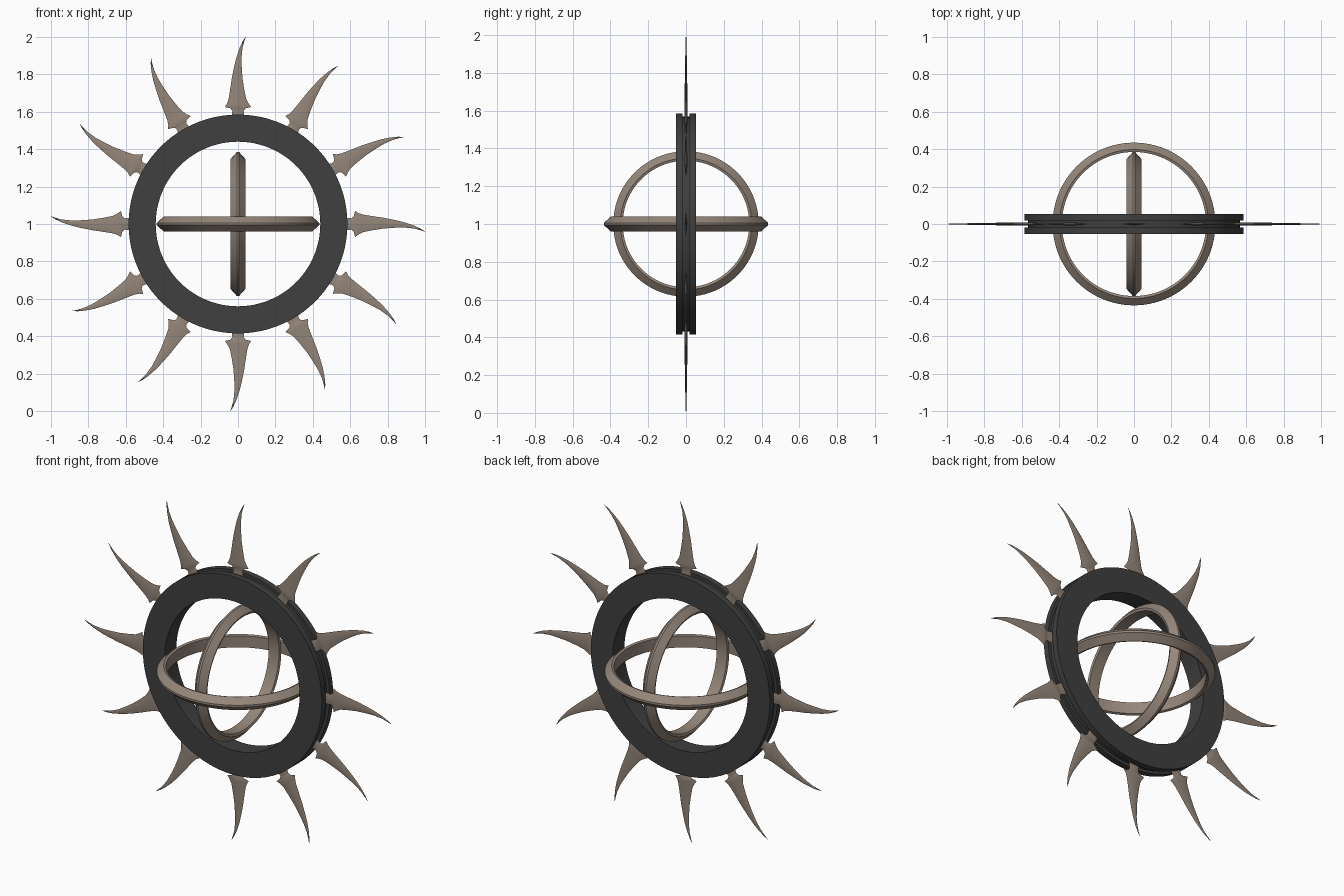
import bpy, bmesh, math
from mathutils import Matrix, Vector

if "Cube" in bpy.data.objects:
    bpy.data.objects.remove(bpy.data.objects["Cube"])

CENTRE = Vector((0, 0, 1.0))


def material(name, rgb):
    m = bpy.data.materials.new(name)
    m.diffuse_color = (*rgb, 1)
    m.use_nodes = True
    m.node_tree.nodes["Principled BSDF"].inputs["Base Color"].default_value = m.diffuse_color
    return m


DARK = material("charcoal", (0.05, 0.05, 0.05))
BONE = material("warm grey", (0.30, 0.24, 0.195))


def finish(bm, name, mat, angle):
    bmesh.ops.recalc_face_normals(bm, faces=bm.faces)
    me = bpy.data.meshes.new(name)
    bm.to_mesh(me)
    bm.free()
    me.materials.append(mat)
    ob = bpy.data.objects.new(name, me)
    bpy.context.collection.objects.link(ob)
    ob.location = CENTRE
    bpy.ops.object.select_all(action='DESELECT')
    ob.select_set(True)
    bpy.context.view_layer.objects.active = ob
    bpy.ops.object.shade_smooth_by_angle(angle=math.radians(angle))
    return ob


def ring(name, section, rot, mat, n=96):
    """Lathe a closed (radius, height) section about z, then turn it."""
    bm = bmesh.new()
    loops = []
    for i in range(n):
        a = 2 * math.pi * i / n
        loops.append([bm.verts.new(rot @ Vector((r * math.cos(a), r * math.sin(a), h)))
                      for r, h in section])
    k = len(section)
    for i in range(n):
        p, q = loops[i], loops[(i + 1) % n]
        for j in range(k):
            bm.faces.new((p[j], q[j], q[(j + 1) % k], p[(j + 1) % k]))
    return finish(bm, name, mat, 25)


# Main upright ring with a shallow groove round its rim
ring("outer_ring", [(0.44, -0.053), (0.585, -0.053), (0.585, -0.018), (0.568, -0.018),
                    (0.568, 0.018), (0.585, 0.018), (0.585, 0.053), (0.44, 0.053)],
     Matrix.Rotation(math.pi / 2, 3, 'X'), DARK)


# Two gimbal rings with a pointed outer edge
def gimbal(name, r, rot):
    ring(name, [(r - 0.05, -0.034), (r - 0.037, -0.039), (r, -0.006),
                (r, 0.006), (r - 0.037, 0.039), (r - 0.05, 0.034)], rot, BONE)


gimbal("horizontal_ring", 0.435, Matrix.Identity(3))
gimbal("vertical_ring", 0.385, Matrix.Rotation(math.pi / 2, 3, 'Y'))

# Curved spike outline rows: radius, left edge, right edge, half thickness at the ridge
ROWS = [(0.555, -0.036, 0.036, 0.006), (0.592, -0.032, 0.032, 0.006),
        (0.606, -0.030, 0.030, 0.007), (0.618, -0.040, 0.040, 0.008),
        (0.626, -0.070, 0.070, 0.008), (0.645, -0.058, 0.056, 0.008),
        (0.670, -0.050, 0.043, 0.008), (0.720, -0.042, 0.033, 0.007),
        (0.780, -0.033, 0.024, 0.006), (0.840, -0.021, 0.020, 0.005),
        (0.890, -0.009, 0.019, 0.004), (0.940, 0.008, 0.024, 0.003),
        (0.975, 0.024, 0.033, 0.002), (0.999, 0.039, 0.041, 0.001)]


def spike(name, angle):
    bm = bmesh.new()
    rot = Matrix.Rotation(angle, 3, 'Y')
    rows = []
    for r, a, b, t in ROWS:
        m = (a + b) / 2
        rows.append([bm.verts.new(rot @ Vector(p)) for p in
                     ((a, 0, r), (m, -t, r), (b, 0, r), (m, t, r))])
    for p, q in zip(rows, rows[1:]):
        for j in range(4):
            bm.faces.new((p[j], p[(j + 1) % 4], q[(j + 1) % 4], q[j]))
    bm.faces.new(rows[0])
    bm.faces.new(rows[-1])
    finish(bm, name, BONE, 40)


# Twelve spikes round the rim
for i in range(12):
    spike(f"spike_{i + 1:02d}", i * math.pi / 6)
